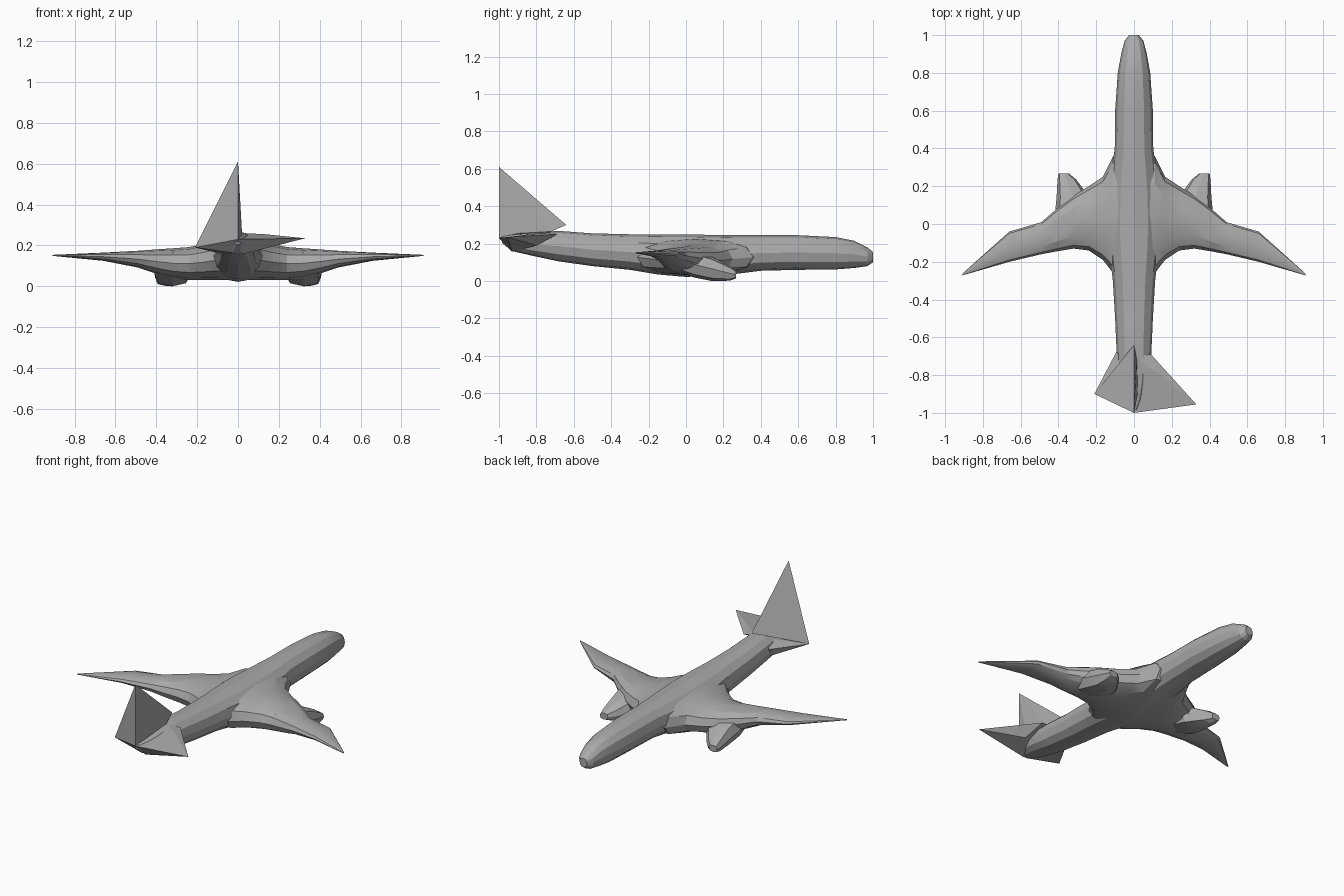
import bpy, bmesh, math
from mathutils import Vector

cube = bpy.data.objects.get("Cube")
if cube:
    bpy.data.objects.remove(cube)

grey = bpy.data.materials.new("plain grey")
grey.use_nodes = True
grey.diffuse_color = (0.4, 0.4, 0.4, 1)
grey.node_tree.nodes["Principled BSDF"].inputs["Base Color"].default_value = (0.4, 0.4, 0.4, 1)


def finish(name, bm, angle):
    bmesh.ops.recalc_face_normals(bm, faces=bm.faces[:])
    mesh = bpy.data.meshes.new(name)
    bm.to_mesh(mesh)
    bm.free()
    mesh.materials.append(grey)
    obj = bpy.data.objects.new(name, mesh)
    bpy.context.collection.objects.link(obj)
    bpy.ops.object.select_all(action="DESELECT")
    obj.select_set(True)
    bpy.context.view_layer.objects.active = obj
    bpy.ops.object.shade_smooth_by_angle(angle=math.radians(angle))
    return obj


def loft(name, sections, place, sides=12, power=0.9):
    """Skin rounded sections (station, a0, a1, low, high)."""
    bm = bmesh.new()
    rings = []
    for station, a0, a1, low, high in sections:
        ring = []
        for i in range(sides):
            t = 2 * math.pi * i / sides
            c, s = math.cos(t), math.sin(t)
            u = math.copysign(abs(c) ** power, c)
            v = math.copysign(abs(s) ** power, s)
            a = (a0 + a1) / 2 + u * (a1 - a0) / 2
            z = (low + high) / 2 + v * (high - low) / 2
            ring.append(bm.verts.new(place(station, a, z)))
        rings.append(ring)
    for r, q in zip(rings, rings[1:]):
        for i in range(sides):
            j = (i + 1) % sides
            bm.faces.new((r[i], r[j], q[j], q[i]))
    bm.faces.new(rings[0])
    bm.faces.new(rings[-1])
    return finish(name, bm, 20)


def hull(name, points):
    bm = bmesh.new()
    for p in points:
        bm.verts.new(p)
    bmesh.ops.convex_hull(bm, input=bm.verts[:])
    return finish(name, bm, 5)


# Fuselage, nose to tail: y, half width, bottom, top
body = [(1, .025, .10, .155), (.97, .05, .08, .18), (.9, .068, .07, .215),
        (.8, .086, .062, .235), (.6, .1, .06, .245), (.4, .102, .055, .245),
        (.2, .13, .03, .245), (0, .14, .022, .25), (-.15, .13, .035, .25),
        (-.3, .112, .06, .25), (-.5, .1, .08, .255), (-.68, .092, .105, .268),
        (-.82, .085, .135, .26), (-.93, .05, .16, .25), (-.985, .015, .205, .238)]
loft("fuselage", [(y, -w, w, lo, hi) for y, w, lo, hi in body],
     lambda y, x, z: (x, y, z))

# Wings: x, trailing y, leading y, bottom, top
wing = [(0, -.32, .40, .03, .235), (.11, -.26, .36, .03, .225), (.165, -.19, .25, .03, .207),
        (.24, -.14, .2, .03, .192), (.32, -.13, .15, .04, .186),
        (.41, -.145, .08, .065, .18), (.49, -.16, .01, .092, .174),
        (.66, -.2, -.04, .125, .165), (.908, -.272, -.262, .149, .154)]
# Engines: y, inner x, outer x, bottom, top
engine = [(.268, .345, .4, .015, .055), (.235, .305, .405, .002, .08),
          (.14, .235, .41, .0, .13), (.04, .22, .42, .02, .16),
          (-.09, .24, .4, .07, .165)]
for side, label in ((1, "left"), (-1, "right")):
    loft(label + "_wing", wing, lambda x, y, z: (side * x, y, z))
    loft(label + "_engine", engine, lambda y, x, z: (side * x, y, z), 8, 0.75)

# Tail: swept fin leaning into one tailplane, and a longer opposite tailplane
tail_end = (0, -1, .23)
right_tip = (-.21, -.9, .19)
hull("tail_fin", [(0, -1, .61), tail_end, right_tip, (0, -.64, .3),
                  (.02, -.9, .255), (.015, -.72, .265)])
hull("right_tailplane", [right_tip, tail_end, (0, -.93, .16),
                         (-.095, -.68, .21), (-.085, -.7, .16), (0, -.68, .26)])
hull("left_tailplane", [(.33, -.955, .235), tail_end, (.02, -.93, .157),
                        (.13, -.79, .255), (.09, -.69, .25), (.12, -.8, .19),
                        (0, -.7, .262)])
